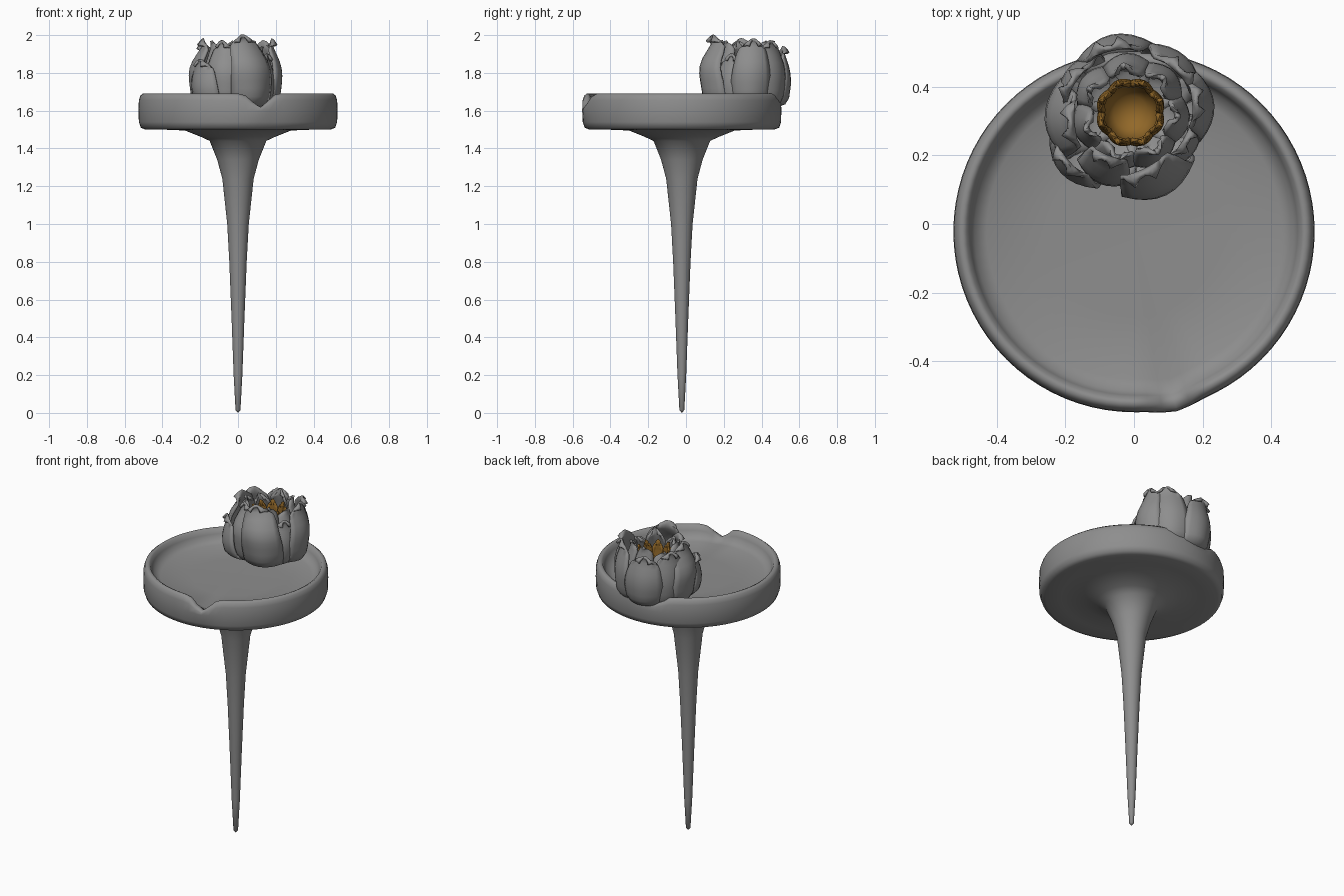
import bpy, bmesh, math
from mathutils import Vector

cube = bpy.data.objects.get("Cube")
if cube:
    bpy.data.objects.remove(cube)


def material(name, colour):
    m = bpy.data.materials.new(name)
    m.use_nodes = True
    m.diffuse_color = (*colour, 1)
    m.node_tree.nodes["Principled BSDF"].inputs["Base Color"].default_value = (*colour, 1)
    return m


GREY = material("stone grey", (0.27, 0.27, 0.27))
GOLD = material("dark gold", (0.29, 0.14, 0.022))


def finish(name, bm, mat, angle=60):
    bmesh.ops.recalc_face_normals(bm, faces=bm.faces)
    mesh = bpy.data.meshes.new(name)
    bm.to_mesh(mesh)
    bm.free()
    mesh.materials.append(mat)
    obj = bpy.data.objects.new(name, mesh)
    bpy.context.collection.objects.link(obj)
    bpy.ops.object.select_all(action='DESELECT')
    obj.select_set(True)
    bpy.context.view_layer.objects.active = obj
    bpy.ops.object.shade_smooth_by_angle(angle=math.radians(angle))
    return obj


def lathe(profile, centre, segments):
    bm = bmesh.new()
    verts = [bm.verts.new((r, 0, z)) for r, z in profile]
    edges = [bm.edges.new(pair) for pair in zip(verts, verts[1:])]
    bmesh.ops.spin(bm, geom=verts + edges, cent=(0, 0, 0), axis=(0, 0, 1),
                   angle=math.tau, steps=segments)
    bmesh.ops.remove_doubles(bm, verts=bm.verts, dist=0.0002)
    bmesh.ops.translate(bm, verts=bm.verts, vec=(*centre, 0))
    return bm


# Dish with its tapering spike, turned in one profile
profile = [(0, 0), (0.013, 0.015), (0.023, 0.2), (0.034, 0.5), (0.046, 0.8),
           (0.057, 1.0), (0.083, 1.24), (0.11, 1.34), (0.15, 1.44),
           (0.2, 1.463), (0.28, 1.495), (0.4, 1.5), (0.49, 1.5),
           (0.515, 1.51), (0.525, 1.54), (0.527, 1.6), (0.525, 1.655),
           (0.517, 1.68), (0.502, 1.692), (0.488, 1.685), (0.477, 1.66),
           (0.465, 1.63), (0.43, 1.613), (0.25, 1.605), (0, 1.605)]
CENTRE = Vector((0, -0.022))
bm = lathe(profile, CENTRE, 80)


# Pouring lip at the front and a hollow in the rim behind the flower
def dip(spot, width, depth, push):
    for v in bm.verts:
        flat = v.co.xy - CENTRE
        if v.co.z < 1.6 or flat.length < 0.4:
            continue
        turn = flat.angle_signed(Vector(spot), 0)
        k = math.exp(-(turn / width) ** 2)
        v.co.z -= (v.co.z - 1.6) * depth * k
        v.co.xy += flat.normalized() * push * k


dip((0.12, -0.51), 0.11, 0.8, 0.012)
dip((-0.12, 0.51), 0.11, 0.5, 0.0)
finish("dish_with_spike", bm, GREY, 70)

# Flower
FLOWER = Vector((-0.01, 0.325))


def spline(points, t):
    """Smooth point on a path, t from 0 to 1."""
    s = t * (len(points) - 1)
    i = min(int(s), len(points) - 2)
    f = s - i
    p = [Vector(points[max(0, min(len(points) - 1, i + k))]) for k in (-1, 0, 1, 2)]
    return 0.5 * (2 * p[1] + (p[2] - p[0]) * f
                  + (2 * p[0] - 5 * p[1] + 4 * p[2] - p[3]) * f * f
                  + (3 * p[1] - p[0] - 3 * p[2] + p[3]) * f ** 3)


def petal(name, degrees, path, half_width, flare, lean, mat, thick):
    """Cupped leaf whose edges flare outwards, and which may lean sideways, at the tip."""
    bm = bmesh.new()
    rows, cols = 14, 8
    a = math.radians(degrees)
    out, side = Vector((math.cos(a), math.sin(a))), Vector((-math.sin(a), math.cos(a)))
    grid = []
    for j in range(rows + 1):
        t = j / rows
        r, z = spline(path, t)
        w = half_width * math.sin(math.pi * (0.18 + 0.75 * t)) ** 0.9
        cup = 0.55 * half_width * (1 - (1 + flare) * t ** 3)
        row = []
        for i in range(cols + 1):
            u = 2 * i / cols - 1
            p = FLOWER + out * (r - cup * u * u) + side * (u * w + lean * t * t)
            drop = 0.035 * u * u * t ** 4
            row.append(bm.verts.new((p.x, p.y, z - drop)))
        grid.append(row)
    for lo, hi in zip(grid, grid[1:]):
        for i in range(cols):
            bm.faces.new((lo[i], lo[i + 1], hi[i + 1], hi[i]))
    obj = finish(name, bm, mat)
    mod = obj.modifiers.new("thickness", 'SOLIDIFY')
    mod.thickness = thick
    mod.offset = 0


def cup_path(reach, top, tip):
    """Side line of a petal: belly radius, top height, tip radius."""
    h = top - 1.6
    return [(0.04, 1.61), (reach * 0.86, 1.635), (reach, 1.6 + h * 0.36),
            (reach * 0.99, 1.6 + h * 0.62), (tip, 1.6 + h * 0.9), (tip + 0.005, top)]


# Outer petals: direction, belly radius, top height, tip radius, half width, lean
outer = [(103, 0.225, 1.94, 0.195, 0.115, 0.02), (46, 0.22, 1.97, 0.185, 0.11, -0.02),
         (4, 0.235, 1.98, 0.19, 0.1, 0.02), (-30, 0.21, 1.9, 0.18, 0.085, 0.01),
         (-64, 0.25, 2.0, 0.175, 0.115, -0.05), (-112, 0.215, 1.97, 0.15, 0.085, -0.02),
         (-138, 0.26, 1.87, 0.235, 0.1, -0.02), (-176, 0.24, 1.98, 0.175, 0.115, 0.02),
         (148, 0.215, 1.96, 0.19, 0.1, 0.02)]
for n, (deg, reach, top, tip, wide, lean) in enumerate(outer):
    petal(f"outer_petal_{n + 1}", deg, cup_path(reach, top, tip), wide, 0.35, lean, GREY, 0.014)

# Inner petals stand in the gaps
for n in range(7):
    petal(f"inner_petal_{n + 1}", 92 + n * 360 / 7,
          cup_path(0.165, 1.97 - 0.03 * (n % 2), 0.135), 0.07, -0.6, 0.015, GREY, 0.014)

# Golden heart: stamens round a deep cup
for n in range(8):
    petal(f"stamen_{n + 1}", n * 45 + 22, cup_path(0.095, 1.92, 0.09), 0.04, -0.4, 0, GOLD, 0.014)
finish("flower_heart", lathe([(0, 1.64), (0.05, 1.65), (0.075, 1.71), (0.08, 1.86)], FLOWER, 24), GOLD)
